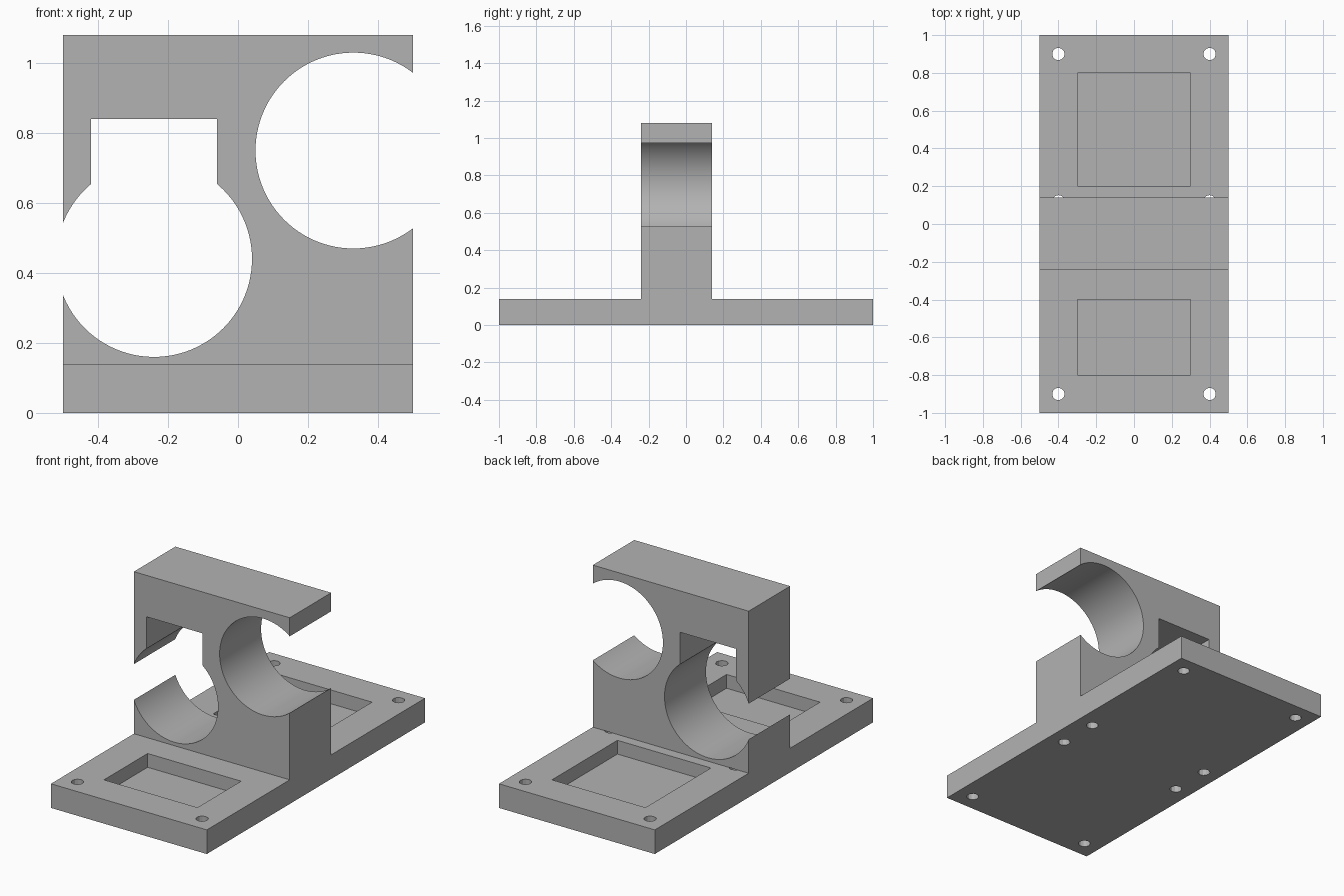
import bpy
import bmesh
from math import radians
from mathutils import Matrix, Vector

default = bpy.data.objects.get("Cube")
if default:
    bpy.data.objects.remove(default, do_unlink=True)

PLATE_TOP = 0.14
BLOCK_TOP = 1.08
BLOCK_FRONT, BLOCK_BACK = -0.24, 0.14

grey = bpy.data.materials.new("plain grey")
grey.use_nodes = True
colour = (0.45, 0.45, 0.45, 1)
grey.diffuse_color = colour
grey.node_tree.nodes["Principled BSDF"].inputs["Base Color"].default_value = colour


def make_object(name, bm):
    bmesh.ops.recalc_face_normals(bm, faces=bm.faces)
    mesh = bpy.data.meshes.new(name)
    bm.to_mesh(mesh)
    bm.free()
    mesh.materials.append(grey)
    obj = bpy.data.objects.new(name, mesh)
    bpy.context.collection.objects.link(obj)
    return obj


def box(name, low, high):
    low, high = Vector(low), Vector(high)
    bm = bmesh.new()
    bmesh.ops.create_cube(bm, size=1, matrix=Matrix.Translation((low + high) / 2)
                          @ Matrix.Diagonal((high - low).to_4d()))
    return make_object(name, bm)


def cylinder(name, centre, radius, length, sides, along_y=False):
    turn = Matrix.Rotation(radians(90), 4, "X") if along_y else Matrix()
    bm = bmesh.new()
    bmesh.ops.create_cone(bm, cap_ends=True, segments=sides, radius1=radius,
                          radius2=radius, depth=length,
                          matrix=Matrix.Translation(centre) @ turn)
    return make_object(name, bm)


def cut(target, cutter):
    """Subtract the cutter from the target and discard it."""
    bpy.context.view_layer.objects.active = target
    mod = target.modifiers.new("cut", "BOOLEAN")
    mod.operation = "DIFFERENCE"
    mod.solver = "EXACT"
    mod.object = cutter
    bpy.ops.object.modifier_apply(modifier=mod.name)
    bpy.data.objects.remove(cutter, do_unlink=True)


# Base plate and upright block: one inverted T section, extruded across x
section = [(-1, 0), (1, 0), (1, PLATE_TOP), (BLOCK_BACK, PLATE_TOP),
           (BLOCK_BACK, BLOCK_TOP), (BLOCK_FRONT, BLOCK_TOP),
           (BLOCK_FRONT, PLATE_TOP), (-1, PLATE_TOP)]
bm = bmesh.new()
face = bm.faces.new([bm.verts.new((-0.5, y, z)) for y, z in section])
extruded = bmesh.ops.extrude_face_region(bm, geom=[face])["geom"]
bmesh.ops.translate(bm, vec=(1, 0, 0),
                    verts=[v for v in extruded if isinstance(v, bmesh.types.BMVert)])
bracket = make_object("mounting_bracket", bm)

# Two large bores, open at the sides, and the square slot above the low one
for x, z in ((-0.24, 0.44), (0.33, 0.75)):
    cut(bracket, cylinder("bore_cutter", (x, 0, z), 0.28, 1, 96, along_y=True))
cut(bracket, box("slot_cutter", (-0.42, -0.5, 0.44), (-0.06, 0.5, 0.84)))

# Shallow rectangular pockets in the plate
for y0, y1 in ((-0.8, -0.4), (0.2, 0.8)):
    cut(bracket, box("pocket_cutter", (-0.3, y0, 0.06), (0.3, y1, 0.3)))

# Corner screw holes run through; those under the block are blind
for x in (-0.4, 0.4):
    for y in (-0.9, -0.12, 0.12, 0.9):
        top = PLATE_TOP if abs(y) < 0.5 else PLATE_TOP + 0.1
        cut(bracket, cylinder("hole_cutter", (x, y, (top - 0.1) / 2), 0.033,
                              top + 0.1, 12))

bpy.ops.object.select_all(action="DESELECT")
bracket.select_set(True)
bpy.context.view_layer.objects.active = bracket
bpy.ops.object.shade_smooth_by_angle(angle=radians(20))
